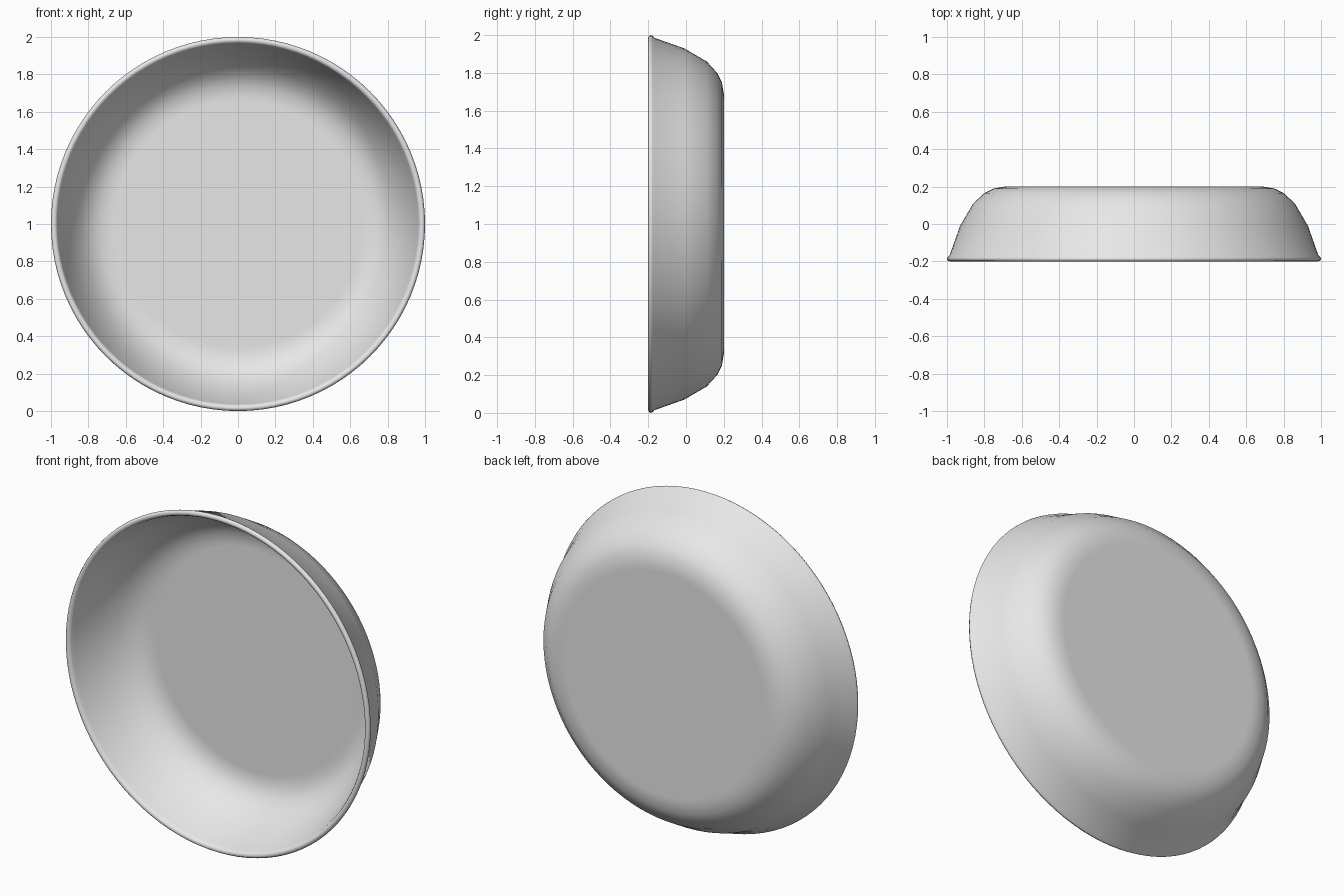
import bpy, bmesh, math

if "Cube" in bpy.data.objects:
    bpy.data.objects.remove(bpy.data.objects["Cube"])

SEGMENTS = 96

# Dish cross-section as (radius, y): outer floor -> wall -> rolled rim -> inner wall -> inner floor
PROFILE = [
    (0.66, 0.20), (0.69, 0.20), (0.75, 0.19), (0.80, 0.165), (0.86, 0.11),
    (0.93, -0.01), (0.985, -0.165), (0.997, -0.178), (1.0, -0.187),
    (0.994, -0.197), (0.985, -0.20), (0.973, -0.197), (0.966, -0.185),
    (0.962, -0.17), (0.905, -0.015), (0.838, 0.095), (0.785, 0.143),
    (0.74, 0.165), (0.69, 0.175), (0.66, 0.175),
]

grey = bpy.data.materials.new("light grey")
grey.diffuse_color = (0.8, 0.8, 0.8, 1)
grey.use_nodes = True
grey.node_tree.nodes["Principled BSDF"].inputs["Base Color"].default_value = grey.diffuse_color

# Spin the profile about the y axis, centred at z = 1
bm = bmesh.new()
rings = []
for r, y in PROFILE:
    rings.append([bm.verts.new((r * math.cos(a), y, 1 + r * math.sin(a)))
                  for a in (2 * math.pi * i / SEGMENTS for i in range(SEGMENTS))])
for a, b in zip(rings, rings[1:]):
    for i in range(SEGMENTS):
        j = (i + 1) % SEGMENTS
        bm.faces.new((a[i], a[j], b[j], b[i]))

# Flat floor, back and front
bm.faces.new(rings[0])
bm.faces.new(rings[-1])
bmesh.ops.recalc_face_normals(bm, faces=bm.faces)
for f in bm.faces:
    f.smooth = True

mesh = bpy.data.meshes.new("dish")
bm.to_mesh(mesh)
bm.free()
mesh.materials.append(grey)
dish = bpy.data.objects.new("dish", mesh)
bpy.context.collection.objects.link(dish)
